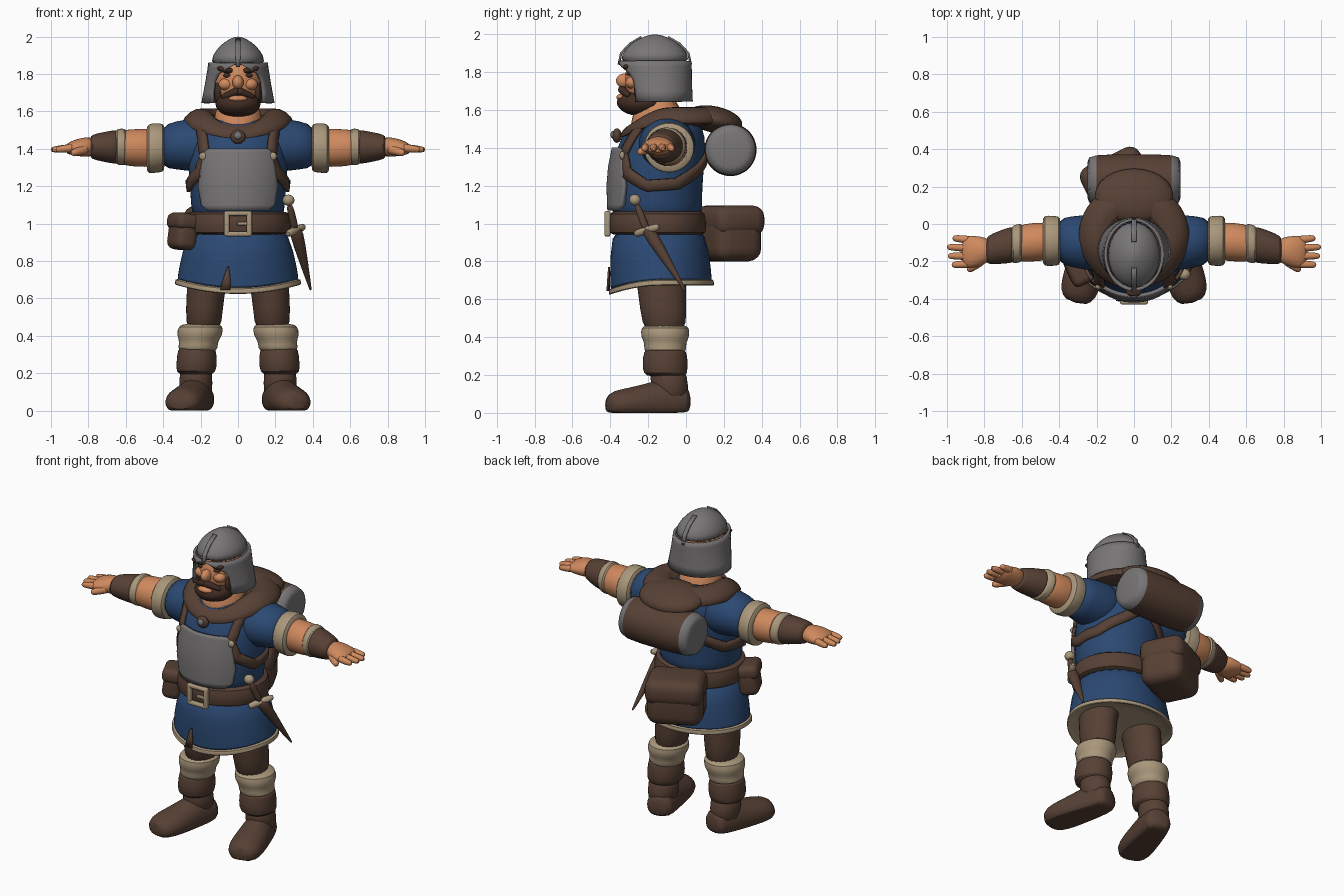
import bpy, bmesh
from math import sin, cos, radians, pi, hypot
from mathutils import Vector, Matrix, Euler

cube = bpy.data.objects.get("Cube")
if cube:
    bpy.data.objects.remove(cube, do_unlink=True)


def material(name, *rgb):
    m = bpy.data.materials.new(name)
    m.use_nodes = True
    m.diffuse_color = (*rgb, 1)
    m.node_tree.nodes["Principled BSDF"].inputs["Base Color"].default_value = (*rgb, 1)
    return m


BLUE = material("blue cloth", .024, .066, .17)
BROWN = material("brown leather", .095, .052, .035)
STEEL = material("grey steel", .19, .18, .185)
SKIN = material("skin", .62, .25, .11)
BEIGE = material("beige trim", .40, .31, .20)
HAIR = material("dark hair", .055, .027, .018)


def finish(name, bm, mat, mirror=False, level=0, thick=0):
    bmesh.ops.recalc_face_normals(bm, faces=bm.faces)
    mesh = bpy.data.meshes.new(name)
    bm.to_mesh(mesh)
    bm.free()
    mesh.materials.append(mat)
    mesh.shade_smooth()
    mesh.set_sharp_from_angle(angle=radians(50))
    ob = bpy.data.objects.new(name, mesh)
    bpy.context.collection.objects.link(ob)
    if thick:
        s = ob.modifiers.new("Thickness", "SOLIDIFY")
        s.thickness, s.offset = thick, 0
    if mirror:
        ob.modifiers.new("Mirror", "MIRROR").use_mirror_merge = False
    if level:
        s = ob.modifiers.new("Smooth", "SUBSURF")
        s.levels = s.render_levels = level
    return ob


def bridge(bm, rows, closed):
    for lo, hi in zip(rows, rows[1:]):
        n = len(lo)
        for i in range(n if closed else n - 1):
            j = (i + 1) % n
            bm.faces.new((lo[i], lo[j], hi[j], hi[i]))


# Loft of elliptical rings: position on axis, two centres, two radii, optional front dip
def tube(name, rings, mat, axis="z", n=20, matrix=None, floor=None, **kw):
    bm, rows = bmesh.new(), []
    for t, a, b, ra, rb, *dip in rings:
        row = []
        for i in range(n):
            c, s = cos(2 * pi * i / n), sin(2 * pi * i / n)
            u, v, w = a + ra * c, b + rb * s, t
            if dip:
                w += dip[0] * min(s, 0) * abs(s)
            p = Vector({"x": (w, u, v), "y": (u, w, v), "z": (u, v, w)}[axis])
            if matrix:
                p = matrix @ p
            if floor is not None:
                p.z = max(p.z, floor)
            row.append(bm.verts.new(p))
        rows.append(row)
    bridge(bm, rows, True)
    bm.faces.new(rows[0])
    bm.faces.new(rows[-1])
    return finish(name, bm, mat, level=kw.pop("level", 1), **kw)


# Round tapered rod between two points
def rod(name, p, q, r0, r1, mat, **kw):
    p, q = Vector(p), Vector(q)
    d = q - p
    m = Matrix.Translation(p) @ d.to_track_quat("Z", "Y").to_matrix().to_4x4()
    k = d.length
    rings = [(t * k, 0, 0, r, r) for t, r in
             ((0, r0 * .6), (.08, r0), (.5, (r0 + r1) / 2), (.9, r1), (1, r1 * .5))]
    return tube(name, rings, mat, n=10, matrix=m, **kw)


def place(loc, size, rot):
    e = Euler([radians(r) for r in rot])
    return Matrix.Translation(loc) @ e.to_matrix().to_4x4() @ Matrix.Diagonal((*size, 1))


def ball(name, loc, size, mat, rot=(0, 0, 0), **kw):
    bm = bmesh.new()
    bmesh.ops.create_uvsphere(bm, u_segments=24, v_segments=16, radius=1,
                              matrix=place(loc, size, rot))
    return finish(name, bm, mat, **kw)


def box(name, loc, size, mat, rot=(0, 0, 0), bevel=.01, **kw):
    bm = bmesh.new()
    bmesh.ops.create_cube(bm, size=1, matrix=place(loc, size, rot))
    bmesh.ops.bevel(bm, geom=bm.edges[:], offset=bevel, segments=4, profile=.5, affect="EDGES")
    return finish(name, bm, mat, **kw)


# Point on a lofted body at an angle (front is -90) and height
def surf(rings, angle, z, off):
    rings = sorted(rings)
    z = min(max(z, rings[0][0]), rings[-1][0])
    for lo, hi in zip(rings, rings[1:]):
        if z <= hi[0]:
            f = (z - lo[0]) / (hi[0] - lo[0])
            _, x, y, rx, ry = [l + (h - l) * f for l, h in zip(lo[:5], hi[:5])]
            a = radians(angle)
            return x + (rx + off) * cos(a), y + (ry + off) * sin(a), z


def patch(name, rings, rows, mat, off=.008, thick=.016, n=28, **kw):
    bm = bmesh.new()
    grid = [[bm.verts.new(surf(rings, a + (b - a) * i / n, z, off)) for i in range(n + 1)]
            for z, a, b in rows]
    bridge(bm, grid, False)
    return finish(name, bm, mat, thick=thick, **kw)


def strap(name, rings, path, width, mat, **kw):
    bm, rows, steps = bmesh.new(), [], 6
    for (a0, z0), (a1, z1) in zip(path, path[1:]):
        k = radians(1) * .26
        dx, dz = (a1 - a0) * k, z1 - z0
        h = width / 2 / hypot(dx, dz)
        for i in range(steps):
            a, z = a0 + (a1 - a0) * i / steps, z0 + dz * i / steps
            rows.append([bm.verts.new(surf(rings, a + s * h * dz / k, z - s * h * dx, .009))
                         for s in (-1, 0, 1)])
    bridge(bm, rows, False)
    return finish(name, bm, mat, thick=.018, **kw)


# Tunic
torso = [(.98, 0, -.15, .25, .24), (1.1, 0, -.155, .25, .24), (1.25, 0, -.155, .265, .245),
         (1.4, 0, -.13, .272, .24), (1.52, 0, -.11, .25, .2), (1.58, 0, -.1, .17, .14)]
tube("tunic_body", torso, BLUE, n=28)
skirt = [(.68, 0, -.13, .335, .275, .05), (.85, 0, -.14, .3, .262, .02), (1.02, 0, -.15, .25, .24)]
tube("tunic_skirt", [(.86, 0, -.14, .24, .2), (.7, 0, -.13, .31, .255, .05)] + skirt, BLUE, n=28)
tube("hem_trim", [(.7, 0, -.13, .31, .255, .05), (.672, 0, -.13, .325, .27, .05),
                  (.672, 0, -.13, .342, .282, .05), (.705, 0, -.13, .338, .279, .05),
                  (.71, 0, -.13, .32, .265, .05)], BEIGE, n=28)
patch("skirt_slit", [(.62, 0, -.13, .345, .285), (.85, 0, -.14, .3, .262)],
      [(.645, -106, -97), (.7, -104, -97), (.77, -100, -99)], BROWN, off=.004, thick=.009, n=3)

# Breastplate and harness
patch("breastplate", torso, [(1.07, -126, -54), (1.1, -137, -43), (1.2, -140, -40),
      (1.3, -134, -46), (1.38, -129, -51), (1.4, -123, -57)], STEEL, off=.012, thick=.02)
strap("harness_straps", torso, [(-36, 1.55), (-46, 1.45), (-51, 1.36), (-40, 1.27), (-12, 1.2),
      (25, 1.21), (60, 1.29), (88, 1.38)], .06, BROWN, mirror=True)
ball("harness_studs", surf(torso, -50, 1.36, .02), (.022, .014, .022), BEIGE, mirror=True)

# Belt and buckle
tube("belt", [(.94, 0, -.15, .25, .23), (.945, 0, -.15, .285, .258), (1.0, 0, -.152, .287, .26),
              (1.06, 0, -.152, .275, .255), (1.068, 0, -.15, .25, .23)], BROWN, n=28)
for s in (-1, 1):
    box("buckle_side", (s * .06, -.415, 1), (.028, .03, .135), BEIGE)
    box("buckle_bar", (0, -.415, 1 + s * .055), (.13, .03, .026), BEIGE)
box("buckle_prong", (.03, -.417, 1), (.07, .018, .018), BEIGE, bevel=.005)

# Legs and boots
tube("trouser_legs", [(.4, .185, -.11, .095, .11), (.55, .18, -.12, .1, .125),
     (.68, .168, -.13, .105, .13), (.86, .13, -.14, .13, .15)], BROWN, mirror=True)
tube("knee_wraps", [(.465, .195, -.11, .09, .1), (.455, .2, -.11, .122, .13),
     (.4, .205, -.11, .124, .13), (.37, .21, -.11, .102, .11), (.335, .215, -.11, .11, .115),
     (.31, .215, -.11, .09, .1)], BEIGE, mirror=True)
tube("boot_cuffs", [(.34, .22, -.11, .085, .09), (.33, .22, -.11, .104, .115),
     (.26, .22, -.11, .11, .122), (.205, .225, -.11, .108, .118), (.19, .225, -.1, .08, .09)],
     BROWN, mirror=True)
tube("boot_shafts", [(.05, .225, -.08, .085, .09), (.14, .225, -.085, .09, .1),
     (.25, .225, -.1, .09, .1)], BROWN, mirror=True)
pivot = Matrix.Translation((.22, -.08, 0))
turn = pivot @ Matrix.Rotation(radians(15), 4, "Z") @ pivot.inverted()
tube("boot_feet", [(.02, .22, .06, .05, .05), (0, .22, .06, .085, .09), (-.12, .22, .06, .092, .125),
     (-.2, .22, .055, .1, .105), (-.3, .22, .05, .108, .085), (-.39, .22, .045, .1, .075),
     (-.435, .22, .04, .055, .045)], BROWN, axis="y", matrix=turn, floor=0, mirror=True)

# Arms
tube("sleeves", [(.08, -.1, 1.42, .15, .14), (.22, -.1, 1.42, .155, .148),
     (.33, -.095, 1.42, .138, .13), (.42, -.09, 1.41, .122, .115)], BLUE, axis="x", mirror=True)
tube("sleeve_cuffs", [(.392, -.09, 1.405, .11, .11), (.398, -.09, 1.405, .134, .132),
     (.44, -.09, 1.405, .136, .134), (.482, -.09, 1.4, .138, .136), (.49, -.09, 1.4, .11, .108)],
     BEIGE, axis="x", mirror=True)
tube("forearms", [(.42, -.09, 1.405, .1, .1), (.5, -.095, 1.405, .104, .104),
     (.58, -.1, 1.405, .104, .1), (.66, -.11, 1.41, .09, .088)], SKIN, axis="x", mirror=True)
tube("wrist_bands", [(.595, -.1, 1.41, .09, .085), (.602, -.1, 1.41, .107, .102),
     (.65, -.11, 1.41, .104, .098), (.66, -.11, 1.41, .085, .08)], BEIGE, axis="x", mirror=True)
tube("bracers", [(.64, -.11, 1.41, .09, .085), (.65, -.11, 1.41, .1, .094),
     (.72, -.125, 1.41, .09, .08), (.785, -.14, 1.41, .078, .066), (.79, -.14, 1.41, .055, .05)],
     BROWN, axis="x", mirror=True)
tube("palms", [(.76, -.14, 1.41, .058, .05), (.82, -.145, 1.41, .08, .054),
     (.88, -.15, 1.405, .09, .042), (.925, -.15, 1.4, .08, .025)], SKIN, axis="x", mirror=True)
for i, reach in enumerate((.97, 1.0, .995, .975)):
    y = -.085 - .043 * i
    rod("fingers", (.88, y, 1.405), (reach, y + .01 - .005 * i, 1.395), .024, .018, SKIN, mirror=True)
rod("thumbs", (.81, -.19, 1.4), (.89, -.25, 1.375), .03, .02, SKIN, mirror=True)

# Cowl, hood and clasp
tube("cowl", [(1.52, 0, -.08, .24, .22, .06), (1.525, 0, -.06, .305, .295, .08),
     (1.57, 0, -.06, .295, .285, .08), (1.625, 0, -.07, .225, .215, .09),
     (1.61, 0, -.1, .15, .165, .1), (1.56, 0, -.1, .13, .14, .08)], BROWN, n=28)
ball("hood", (0, .15, 1.55), (.21, .15, .07), BROWN, rot=(-12, 0, 0))
ball("cowl_clasp", (0, -.365, 1.465), (.04, .025, .038), BROWN)
ball("clasp_pin", (0, -.385, 1.47), (.02, .014, .02), STEEL)

# Head
tube("neck", [(1.45, 0, -.15, .15, .15), (1.53, 0, -.15, .135, .145), (1.68, 0, -.15, .11, .11)], SKIN)
ball("face", (0, -.18, 1.755), (.127, .145, .16), SKIN)
ball("nose", (0, -.325, 1.755), (.03, .045, .038), SKIN)
ball("cheeks", (.065, -.285, 1.745), (.04, .035, .032), SKIN, mirror=True)
ball("eyebrows", (.065, -.303, 1.822), (.05, .025, .017), HAIR, rot=(0, -12, -20), mirror=True)
ball("eyes", (.055, -.298, 1.792), (.025, .016, .012), HAIR, mirror=True)
ball("beard", (0, -.235, 1.64), (.12, .13, .072), HAIR)
ball("sideburns", (.105, -.225, 1.7), (.022, .05, .065), HAIR, mirror=True)
ball("mouth", (0, -.34, 1.668), (.05, .028, .018), SKIN)
rod("moustache", (-.005, -.345, 1.712), (.088, -.3, 1.675), .024, .016, HAIR, mirror=True)

# Helmet
dome = [(1.835, 0, -.165, .152, .19), (1.9, 0, -.165, .138, .176), (1.95, 0, -.165, .1, .13),
        (1.985, 0, -.165, .052, .07), (2.0, 0, -.165, .012, .02)]
tube("helmet_dome", dome, STEEL, n=28)
guard = [(1.645, 0, -.14, .185, .165), (1.75, 0, -.155, .165, .175), (1.86, 0, -.165, .148, .184)]
patch("helmet_guard", guard, [(1.645, -46, 226), (1.7, -42, 222), (1.76, -42, 222),
      (1.8, -50, 230), (1.83, -70, 250), (1.86, -90, 270)], STEEL, off=.003, n=40)
for a in (-90, 90):
    patch("helmet_ridge", dome, [(1.84, a - 4, a + 4), (1.9, a - 5, a + 5), (1.95, a - 7, a + 7),
          (1.985, a - 14, a + 14)], STEEL, off=.002, thick=.012, n=4)

# Bedroll with grey ends
roll = tube("bedroll", [(-.25, .235, 1.39, .11, .11), (-.24, .235, 1.39, .138, .138),
            (0, .235, 1.39, .14, .142), (.24, .235, 1.39, .138, .138),
            (.25, .235, 1.39, .11, .11)], BROWN, axis="x", n=24)
roll.data.materials.append(STEEL)
for f in roll.data.polygons:
    f.material_index = int(abs(f.normal.x) > .6)

# Satchel and pouch
box("satchel", (-.09, .225, .945), (.34, .27, .29), BROWN, rot=(0, 0, 26), bevel=.07)
box("satchel_flap", (-.09, .23, 1.015), (.352, .282, .16), BROWN, rot=(0, 0, 26), bevel=.06)
box("pouch", (-.295, -.235, .955), (.12, .17, .19), BROWN, rot=(0, 8, 25), bevel=.04)
box("pouch_flap", (-.293, -.237, 1.01), (.132, .182, .09), BROWN, rot=(0, 8, 25), bevel=.035)

# Dagger
rod("dagger_sheath", (.305, -.21, .98), (.39, 0, .64), .042, .01, BROWN)
rod("dagger_guard", (.265, -.27, .945), (.355, -.14, .985), .022, .022, BEIGE)
rod("dagger_grip", (.305, -.21, .97), (.275, -.26, 1.1), .022, .02, BROWN)
ball("dagger_pommel", (.27, -.27, 1.125), (.032, .03, .03), BEIGE)
